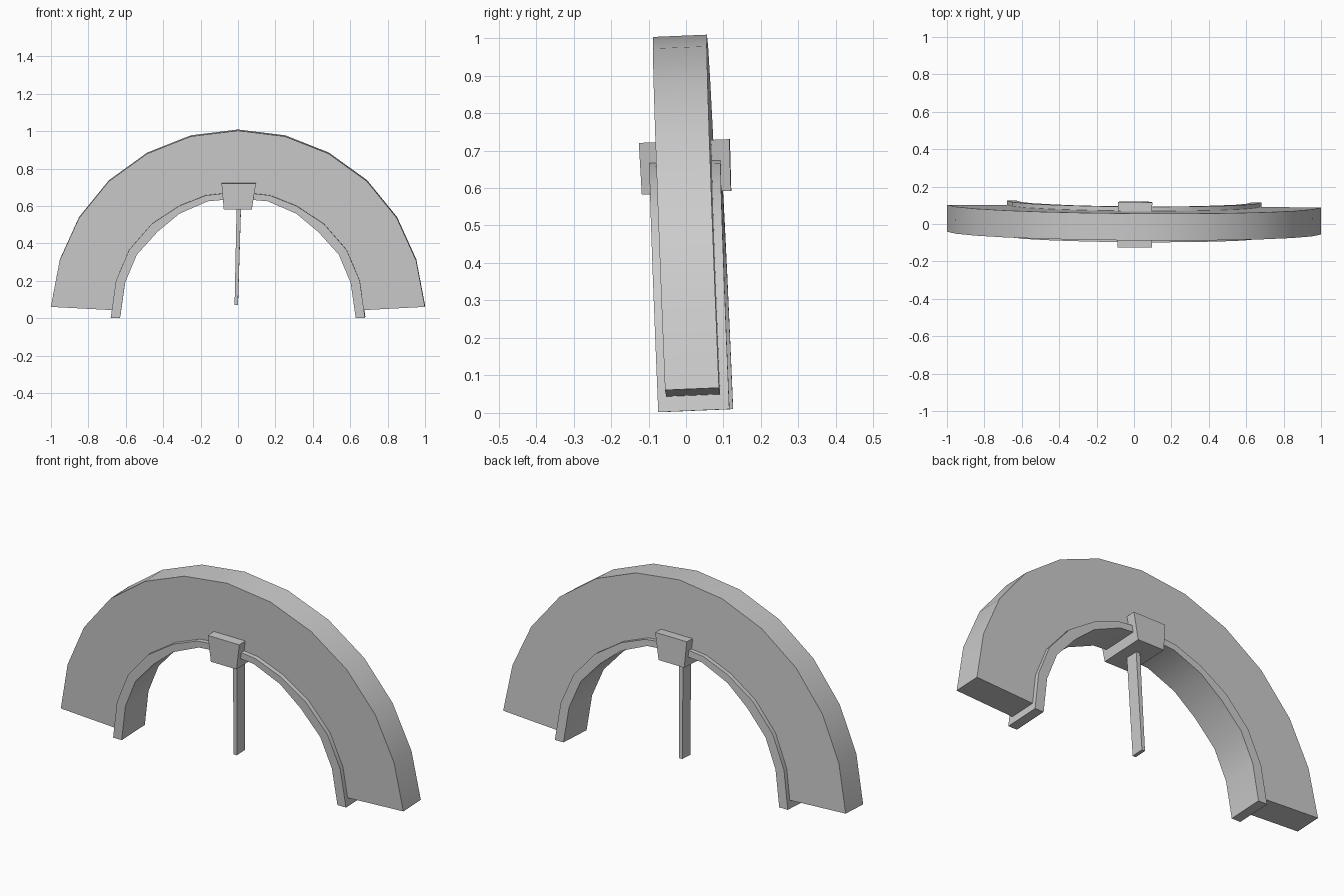
import bpy
from mathutils import Matrix

if "Cube" in bpy.data.objects:
    bpy.data.objects.remove(bpy.data.objects["Cube"])

# The whole arch leans slightly toward the front and is turned a hair
POSE = (Matrix.Translation((0, 0.026, 0.004))
        @ Matrix.Rotation(-0.0075, 4, 'Z') @ Matrix.Rotation(0.042, 4, 'X'))


def make(name, verts, faces):
    mesh = bpy.data.meshes.new(name)
    mesh.from_pydata(verts, [], faces)
    mesh.transform(POSE)
    obj = bpy.data.objects.new(name, mesh)
    bpy.context.collection.objects.link(obj)
    bpy.ops.object.select_all(action='DESELECT')
    obj.select_set(True)
    bpy.context.view_layer.objects.active = obj
    bpy.ops.object.mode_set(mode='EDIT')
    bpy.ops.mesh.select_all(action='SELECT')
    bpy.ops.mesh.normals_make_consistent(inside=False)
    bpy.ops.object.mode_set(mode='OBJECT')
    bpy.ops.object.shade_smooth_by_angle(angle=0.6)
    return obj


def mirrored(half):
    """Half a path, from the right foot to the crown, completed on the left."""
    return half + [(-x, z) for x, z in reversed(half[:-1])]


def arch(name, inner, outer, y0, y1):
    """Solid arch between two paths with a rectangular section."""
    verts, faces = [], []
    for (xi, zi), (xo, zo) in zip(mirrored(inner), mirrored(outer)):
        verts += [(xi, y0, zi), (xo, y0, zo), (xo, y1, zo), (xi, y1, zi)]
    n = len(verts) // 4
    for i in range(n - 1):
        a, b = i * 4, i * 4 + 4
        for k in range(4):
            m = (k + 1) % 4
            faces.append((a + k, a + m, b + m, b + k))
    faces += [(0, 1, 2, 3), tuple(4 * n - k for k in (1, 2, 3, 4))]
    return make(name, verts, faces)


def taper(name, bottom, top, z0, z1):
    """Tapered block; bottom and top are (x centre, half width, half depth)."""
    verts = [(c + sx * w, sy * d, z)
             for (c, w, d), z in ((bottom, z0), (top, z1))
             for sx, sy in ((-1, -1), (1, -1), (1, 1), (-1, 1))]
    faces = [(0, 1, 2, 3), (4, 5, 6, 7)]
    faces += [(k, (k + 1) % 4, (k + 1) % 4 + 4, k + 4) for k in range(4)]
    return make(name, verts, faces)


rim_inner = [(0.63, 0.002), (0.603, 0.19), (0.54, 0.34), (0.43, 0.462),
             (0.312, 0.56), (0.16, 0.626), (0, 0.64)]
rim_outer = [(0.68, 0.002), (0.652, 0.2), (0.582, 0.365), (0.46, 0.505),
             (0.312, 0.602), (0.17, 0.658), (0, 0.676)]
band_inner = [(0.66, 0.042), (0.635, 0.195), (0.565, 0.355), (0.448, 0.488),
              (0.312, 0.585), (0.166, 0.645), (0, 0.662)]
band_outer = [(1.0, 0.06), (0.953, 0.308), (0.85, 0.535), (0.69, 0.732),
              (0.485, 0.88), (0.252, 0.972), (0, 1.003)]

# Broad flat band and the slim moulding lining its opening
arch("arch_band", band_inner, band_outer, -0.072, 0.072)
arch("inner_moulding", rim_inner, rim_outer, -0.095, 0.095)

# Keystone block across the crown and the thin mullion below it
taper("keystone", (0.0, 0.075, 0.119), (0.005, 0.092, 0.121), 0.584, 0.722)
taper("mullion", (-0.009, 0.009, 0.033), (0.006, 0.012, 0.033), 0.068, 0.645)
